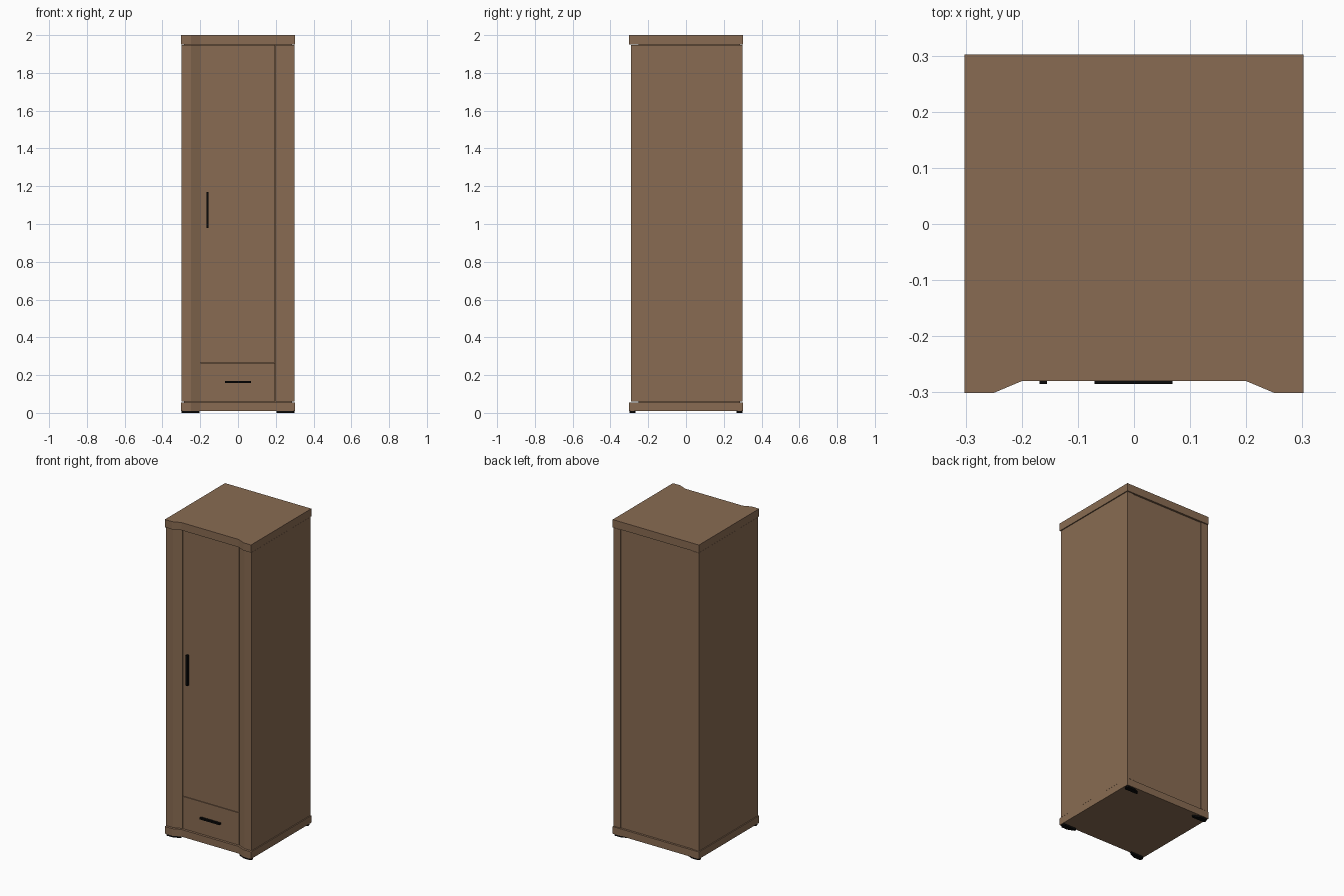
import bpy, bmesh
from mathutils import Vector

if "Cube" in bpy.data.objects:
    bpy.data.objects.remove(bpy.data.objects["Cube"])


def material(name, rgb):
    m = bpy.data.materials.new(name)
    m.diffuse_color = (*rgb, 1)
    m.use_nodes = True
    m.node_tree.nodes["Principled BSDF"].inputs["Base Color"].default_value = m.diffuse_color
    return m


WOOD = material("brown wood", (0.25, 0.148, 0.085))
BLACK = material("black metal", (0.003, 0.003, 0.003))


def prism(name, outline, z0, z1, mat):
    """Extrude an xy outline from z0 to z1."""
    bm = bmesh.new()
    face = bm.faces.new([bm.verts.new((x, y, z0)) for x, y in outline])
    ext = bmesh.ops.extrude_face_region(bm, geom=[face])
    verts = [v for v in ext["geom"] if isinstance(v, bmesh.types.BMVert)]
    bmesh.ops.translate(bm, verts=verts, vec=Vector((0, 0, z1 - z0)))
    bmesh.ops.recalc_face_normals(bm, faces=bm.faces)
    me = bpy.data.meshes.new(name)
    bm.to_mesh(me)
    bm.free()
    me.materials.append(mat)
    ob = bpy.data.objects.new(name, me)
    bpy.context.collection.objects.link(ob)
    return ob


def box(name, x0, x1, y0, y1, z0, z1, mat):
    return prism(name, [(x0, y0), (x1, y0), (x1, y1), (x0, y1)], z0, z1, mat)


# Top and bottom boards with the shallow recessed front
half = [(0.302, 0.302), (0.302, -0.301), (0.25, -0.301), (0.2, -0.28)]
board = half + [(-x, y) for x, y in reversed(half)]
prism("top_board", board, 1.951, 2.0, WOOD)
prism("bottom_board", board, 0.011, 0.056, WOOD)

# Side walls, each with its chamfered front post and flat back post
side = [(0.299, 0.299), (0.299, -0.291), (0.25, -0.291), (0.199, -0.270),
        (0.199, -0.245), (0.28, -0.245), (0.28, 0.28), (0.25, 0.28), (0.25, 0.299)]
for s, label in ((1, "right"), (-1, "left")):
    prism(label + "_side", [(s * x, y) for x, y in side], 0.059, 1.948, WOOD)

# Back panel, set in a little between the back posts
box("back_panel", -0.25, 0.25, 0.28, 0.294, 0.059, 1.948, WOOD)

# Inner carcass behind the narrow seams
box("inner_carcass", -0.285, 0.285, -0.252, 0.285, 0.05, 1.955, WOOD)

# Door and drawer front
box("door", -0.198, 0.196, -0.270, -0.25, 0.266, 1.948, WOOD)
box("drawer_front", -0.198, 0.196, -0.270, -0.25, 0.059, 0.263, WOOD)

# Bar handles
box("door_handle", -0.168, -0.155, -0.285, -0.268, 0.978, 1.17, BLACK)
box("drawer_handle", -0.07, 0.069, -0.285, -0.268, 0.157, 0.168, BLACK)

# Four low feet; the front ones follow the chamfer of the board
for sx, lx in ((1, "right"), (-1, "left")):
    for sy, ly in ((-1, "front"), (1, "back")):
        foot = [(0.298, 0.29), (0.292, 0.298), (0.25, 0.298), (0.208, 0.281),
                (0.203, 0.275), (0.208, 0.268), (0.29, 0.268), (0.298, 0.275)]
        prism(f"{ly}_{lx}_foot", [(sx * x, sy * y) for x, y in foot], 0, 0.011, BLACK)
